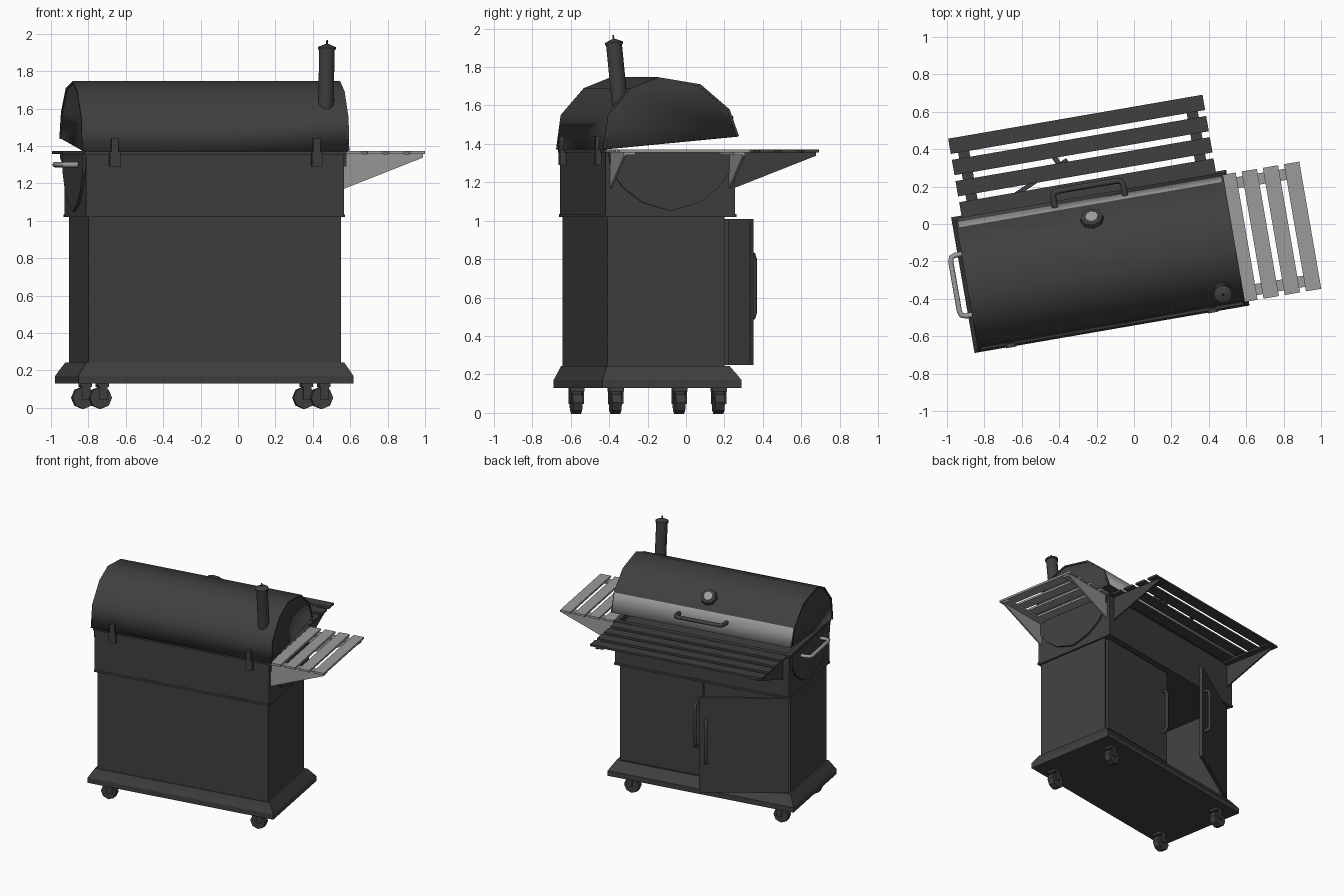
import bpy, bmesh, math
from mathutils import Matrix, Vector

if "Cube" in bpy.data.objects:
    bpy.data.objects.remove(bpy.data.objects["Cube"])

# Whole grill is turned slightly; parts are modelled straight (cooking side = +y) then placed
PLACE = Matrix.Translation((-0.18, -0.20, 0)) @ Matrix.Rotation(math.radians(9.8), 4, 'Z')
I = Matrix.Identity(4)


def material(name, v):
    m = bpy.data.materials.new(name)
    m.diffuse_color = (v, v, v, 1)
    m.use_nodes = True
    m.node_tree.nodes["Principled BSDF"].inputs["Base Color"].default_value = m.diffuse_color
    return m


DARK = material("charcoal_black", 0.05)
LIGHT = material("steel_grey", 0.33)


def finish(name, bm, mat, M=I, bevel=0, smooth=None):
    bmesh.ops.recalc_face_normals(bm, faces=bm.faces)
    me = bpy.data.meshes.new(name)
    bm.to_mesh(me)
    bm.free()
    me.transform(PLACE @ M)
    ob = bpy.data.objects.new(name, me)
    bpy.context.collection.objects.link(ob)
    me.materials.append(mat)
    if bevel:
        b = ob.modifiers.new("bevel", 'BEVEL')
        b.width = bevel
        b.segments = 2
    if smooth:
        bpy.ops.object.select_all(action='DESELECT')
        bpy.context.view_layer.objects.active = ob
        ob.select_set(True)
        bpy.ops.object.shade_smooth_by_angle(angle=math.radians(smooth))
    return ob


def box(name, lo, hi, mat=DARK, M=I, bevel=0):
    bm = bmesh.new()
    bmesh.ops.create_cube(bm, size=1)
    lo, hi = Vector(lo), Vector(hi)
    for v in bm.verts:
        v.co = Vector([(lo[i] + hi[i]) / 2 + v.co[i] * (hi[i] - lo[i]) for i in range(3)])
    return finish(name, bm, mat, M, bevel)


def prism(name, pts, x0, x1, mat=DARK, M=I):
    # (y, z) outline extruded along x
    bm = bmesh.new()
    f = bm.faces.new([bm.verts.new((x0, y, z)) for y, z in pts])
    r = bmesh.ops.extrude_face_region(bm, geom=[f])
    bmesh.ops.translate(bm, vec=(x1 - x0, 0, 0),
                        verts=[g for g in r["geom"] if isinstance(g, bmesh.types.BMVert)])
    return finish(name, bm, mat, M)


def cone(name, r1, r2, depth, M, sides=16, mat=DARK, smooth=40):
    bm = bmesh.new()
    bmesh.ops.create_cone(bm, cap_ends=True, segments=sides, radius1=r1, radius2=r2, depth=depth)
    return finish(name, bm, mat, M, smooth=smooth)


def tube(name, pts, r, mat=DARK, M=I):
    # bent bar with rounded corners
    P = [Vector(p) for p in pts]
    path = [P[0]]
    for a, b, c in zip(P, P[1:], P[2:]):
        s, e = b + (a - b).normalized() * 0.03, b + (c - b).normalized() * 0.03
        path += [s, (s + e) / 4 + b / 2, e]
    path.append(P[-1])
    cu = bpy.data.curves.new(name, 'CURVE')
    cu.dimensions = '3D'
    cu.bevel_depth = r
    cu.bevel_resolution = 2
    cu.use_fill_caps = True
    sp = cu.splines.new('POLY')
    sp.points.add(len(path) - 1)
    for q, p in zip(sp.points, path):
        q.co = (*(PLACE @ M @ p), 1)
    cu.materials.append(mat)
    ob = bpy.data.objects.new(name, cu)
    bpy.context.collection.objects.link(ob)
    bpy.ops.object.select_all(action='DESELECT')
    bpy.context.view_layer.objects.active = ob
    ob.select_set(True)
    bpy.ops.object.convert(target='MESH')


# Flared base
bm = bmesh.new()
rings = [[bm.verts.new((sx * l, sy * d + o, z)) for sx, sy in ((-1, -1), (1, -1), (1, 1), (-1, 1))]
         for l, d, z, o in ((0.746, 0.368, 0.13, 0), (0.746, 0.368, 0.17, 0),
                            (0.725, 0.347, 0.205, -0.005), (0.70, 0.325, 0.243, -0.012))]
for a, b in zip(rings, rings[1:]):
    for i in range(4):
        bm.faces.new((a[i], a[i - 1], b[i - 1], b[i]))
bm.faces.new(rings[0])
bm.faces.new(rings[-1])
finish("flared_base", bm, DARK)

# Casters
for sx in (-1, 1):
    for sy in (-1, 1):
        x, y = sx * 0.6, sy * 0.272
        cone("caster_wheel", 0.06, 0.06, 0.05,
             Matrix.Translation((x - 0.012, y, 0.054)) @ Matrix.Rotation(math.pi / 2, 4, 'X'), 8, smooth=None)
        for s in (-1, 1):
            prism("caster_fork", [(y + s * 0.029, 0.045), (y + s * 0.037, 0.045),
                                  (y + s * 0.037, 0.115), (y + s * 0.029, 0.115)], x - 0.022, x + 0.022)
        box("caster_plate", (x - 0.03, y - 0.038, 0.112), (x + 0.03, y + 0.038, 0.132))

# Cabinet shell, open at the door side
box("cabinet_back", (-0.685, -0.33, 0.24), (0.685, -0.31, 1.02))
for s in (-1, 1):
    box("cabinet_side", (s * 0.665, -0.33, 0.24), (s * 0.685, 0.288, 1.02))
    box("cabinet_stile", (s * 0.64, 0.268, 0.24), (s * 0.67, 0.288, 1.02))
box("cabinet_floor", (-0.67, -0.32, 0.24), (0.67, 0.285, 0.255))

# Doors: one closed, one ajar on its outer hinge
ajar = Matrix.Translation((-0.675, 0.30, 0)) @ Matrix.Rotation(math.radians(24), 4, 'Z')
shut = Matrix.Translation((0.675, 0.30, 0)) @ Matrix.Scale(-1, 4, (1, 0, 0))
for nm, M, w in (("left", ajar, 0.65), ("right", shut, 0.67)):
    box(nm + "_door", (0, -0.012, 0.25), (w, 0.012, 1.008), M=M)
    hx = w - 0.05
    tube(nm + "_door_handle", [(hx, 0, 0.49), (hx, 0.05, 0.49), (hx, 0.05, 0.83), (hx, 0, 0.83)], 0.013, M=M)

# Firebox: hollow tub with lip
box("firebox_floor", (-0.70, -0.342, 1.02), (0.70, 0.342, 1.04))
for s in (-1, 1):
    box("firebox_long_wall", (-0.70, s * 0.322, 1.02), (0.70, s * 0.342, 1.365))
    box("firebox_end_wall", (s * 0.68, -0.335, 1.02), (s * 0.70, 0.335, 1.365))
    box("firebox_long_lip", (-0.708, s * 0.315, 1.355), (0.708, s * 0.352, 1.372))
    box("firebox_end_lip", (s * 0.675, -0.35, 1.355), (s * 0.71, 0.35, 1.372))
    box("firebox_foot_rim", (-0.704, s * 0.33, 1.02), (0.704, s * 0.347, 1.035))
    half = [(0.33, 1.355), (0.315, 1.26), (0.25, 1.17), (0.15, 1.095)]
    prism("barrel_end", half + [(0, 1.05)] + [(-y, z) for y, z in reversed(half)], s * 0.695, s * 0.715)
box("cooking_grate", (-0.685, -0.33, 1.31), (0.685, 0.33, 1.325))

# Lid shell, propped slightly open, grey facet along the cooking side
profile = [(-0.358, 1.372), (-0.334, 1.55), (-0.212, 1.69), (-0.068, 1.747),
           (0.155, 1.71), (0.308, 1.58), (0.358, 1.44)]
bm = bmesh.new()
L = [bm.verts.new((-0.718, y, z)) for y, z in profile]
R = [bm.verts.new((0.718, y, z)) for y, z in profile]
for i in range(len(L) - 1):
    f = bm.faces.new((L[i], L[i + 1], R[i + 1], R[i]))
    f.material_index = 1 if i == len(L) - 2 else 0
bm.faces.new(L)
bm.faces.new(R)
lid = finish("lid", bm, DARK, smooth=42)
lid.data.materials.append(LIGHT)
sol = lid.modifiers.new("thickness", 'SOLIDIFY')
sol.thickness = 0.012
sol.offset = -1

# Lid end rims
for s in (-1, 1):
    inner = [(y * 0.965, 1.40 + (z - 1.40) * 0.965) for y, z in profile]
    for i in range(len(profile) - 1):
        prism("lid_rim", [profile[i], profile[i + 1], inner[i + 1], inner[i]], s * 0.712, s * 0.725)

# Lid handle
tube("lid_handle", [(-0.19, 0.32, 1.525), (-0.19, 0.41, 1.535), (0.19, 0.41, 1.535), (0.19, 0.32, 1.525)], 0.016)

# Thermometer on the sloping facet
face = Matrix.Translation((-0.005, 0.228, 1.648)) @ Matrix.Rotation(math.radians(-40), 4, 'X')
cone("thermometer_ring", 0.066, 0.058, 0.03, face @ Matrix.Translation((0, 0, 0.008)), 8, smooth=None)
cone("thermometer_dial", 0.04, 0.036, 0.008, face @ Matrix.Translation((0, 0, 0.026)), 8, LIGHT, None)

# Chimney leaning with the lid
lean = Matrix.Translation((0.616, -0.25, 1.58)) @ Matrix.Rotation(math.radians(5.7), 4, 'X')
for nm, r1, r2, z0, z1 in (("chimney_pipe", 0.042, 0.042, -0.02, 0.34), ("chimney_cap_rim", 0.048, 0.048, 0.337, 0.35),
                           ("chimney_cap", 0.048, 0.012, 0.35, 0.366), ("chimney_tip", 0.006, 0.004, 0.36, 0.388)):
    cone(nm, r1, r2, z1 - z0, lean @ Matrix.Translation((0, 0, (z0 + z1) / 2)))

# Hinges on the back
for x in (-0.548, 0.548):
    box("hinge_lower", (x - 0.028, -0.372, 1.29), (x + 0.028, -0.338, 1.37))
    box("hinge_upper", (x - 0.019, -0.372, 1.365), (x + 0.019, -0.335, 1.44))

# Side carry handle
tube("side_handle", [(-0.70, -0.165, 1.30), (-0.788, -0.165, 1.30),
                     (-0.788, 0.165, 1.30), (-0.70, 0.165, 1.30)], 0.014, LIGHT)


# Slatted shelves on triangular brackets
def shelf(name, M, half, start, rail, mat):
    for i in range(4):
        y = start + i * 0.115
        box(name + "_slat", (-half, y, 1.356), (half, y + 0.083, 1.372), mat, M)
    for s in (-1, 1):
        box(name + "_rail", (s * (rail - 0.06), start - 0.012, 1.343), (s * rail, start + 0.42, 1.356), mat, M)
        prism(name + "_bracket", [(start - 0.012, 1.35), (start - 0.012, 1.17), (start + 0.42, 1.338),
                                  (start + 0.42, 1.35)], s * (rail - 0.012), s * rail, mat, M)


shelf("front_shelf", I, 0.69, 0.357, 0.65, DARK)
shelf("side_shelf", Matrix.Rotation(-math.pi / 2, 4, 'Z'), 0.345, 0.711, 0.32, LIGHT)
